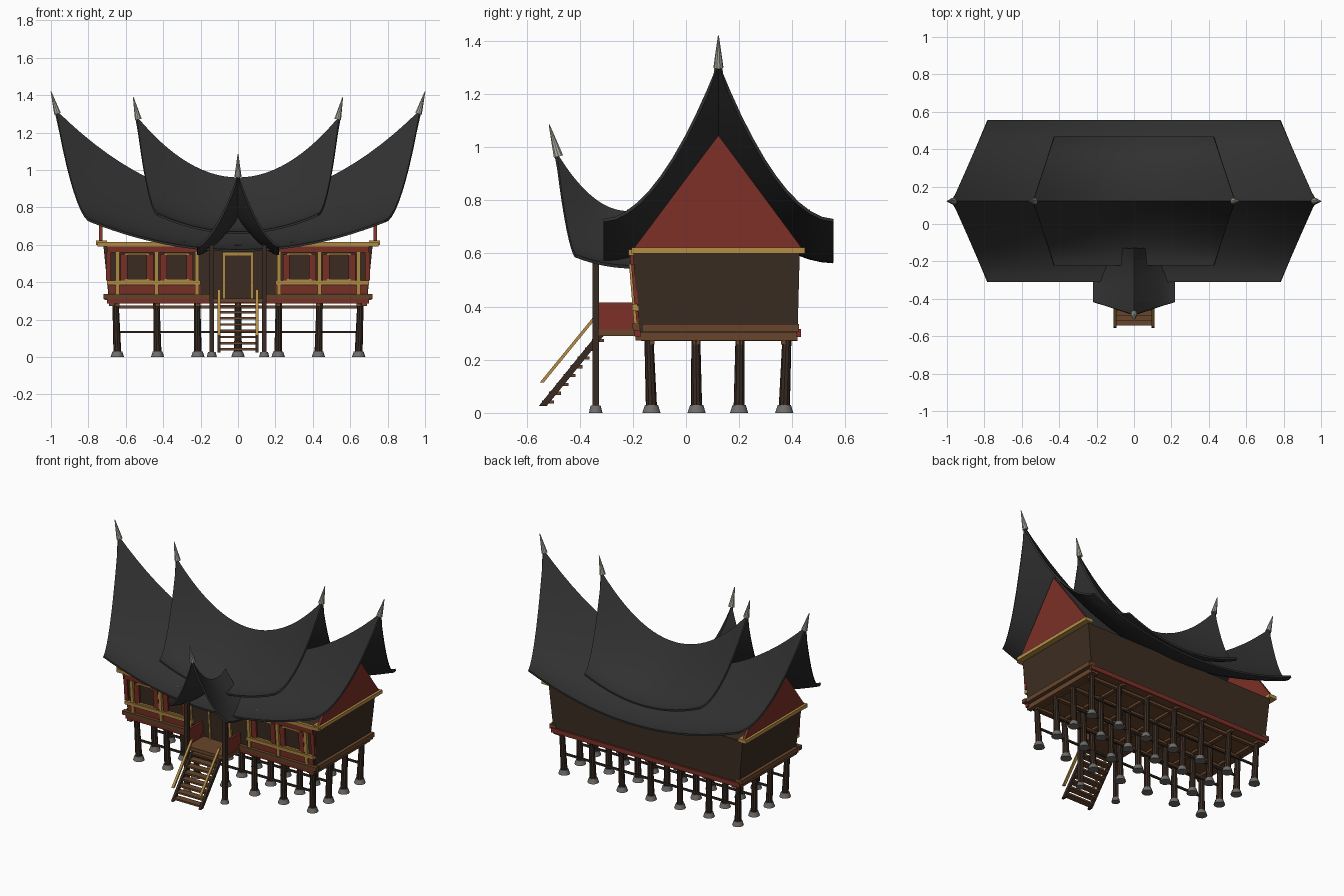
import bpy, bmesh, math
from mathutils import Vector

cube = bpy.data.objects.get("Cube")
if cube:
    bpy.data.objects.remove(cube)


def material(name, *rgb):
    m = bpy.data.materials.new(name)
    m.use_nodes = True
    m.diffuse_color = (*rgb, 1)
    m.node_tree.nodes["Principled BSDF"].inputs["Base Color"].default_value = (*rgb, 1)
    return m


THATCH = material("black thatch", .03, .03, .03)
RED = material("red paint", .2, .03, .02)
GOLD = material("gold paint", .46, .27, .06)
WALL = material("dark brown wall", .045, .026, .016)
WOOD = material("brown wood", .14, .06, .025)
POST = material("dark post wood", .04, .024, .016)
STONE = material("grey stone", .16, .155, .15)
METAL = material("pale finial", .4, .4, .34)


def mesh_object(name, verts, faces, mat):
    me = bpy.data.meshes.new(name)
    me.from_pydata(verts, [], faces)
    bm = bmesh.new()
    bm.from_mesh(me)
    bmesh.ops.recalc_face_normals(bm, faces=bm.faces)
    bm.to_mesh(me)
    bm.free()
    me.materials.append(mat)
    ob = bpy.data.objects.new(name, me)
    bpy.context.collection.objects.link(ob)
    return ob


def loft(name, low, high, mat):
    """Closed solid between two rings with the same number of points."""
    n = len(low)
    sides = [(i, (i + 1) % n, n + (i + 1) % n, n + i) for i in range(n)]
    return mesh_object(name, low + high, sides + [tuple(range(n)), tuple(range(n, 2 * n))], mat)


def rect(x0, x1, y0, y1, z):
    return [(x0, y0, z), (x1, y0, z), (x1, y1, z), (x0, y1, z)]


def box(name, x0, x1, y0, y1, z0, z1, mat):
    return loft(name, rect(x0, x1, y0, y1, z0), rect(x0, x1, y0, y1, z1), mat)


def rod(name, a, b, ra, rb, mat, n=10):
    a, b = Vector(a), Vector(b)
    turn = (b - a).to_track_quat('Z', 'Y')
    ring = [turn @ Vector((math.cos(math.tau * i / n), math.sin(math.tau * i / n), 0)) for i in range(n)]
    ob = loft(name, [a + v * ra for v in ring], [b + v * rb for v in ring], mat)
    smooth(ob)
    return ob


def smooth(ob):
    bpy.ops.object.select_all(action='DESELECT')
    ob.select_set(True)
    bpy.context.view_layer.objects.active = ob
    bpy.ops.object.shade_smooth_by_angle(angle=math.radians(35))


def roof(name, point, nu=28, ns=20):
    """Curved sheet from point(u, s): u along the ridge, s across it."""
    verts = [point(2 * i / nu - 1, 2 * j / ns - 1) for i in range(nu + 1) for j in range(ns + 1)]
    w = ns + 1
    faces = [(i * w + j, (i + 1) * w + j, (i + 1) * w + j + 1, i * w + j + 1)
             for i in range(nu) for j in range(ns)]
    ob = mesh_object(name, verts, faces, THATCH)
    if sum(p.normal.z for p in ob.data.polygons) < 0:
        ob.data.flip_normals()
    mod = ob.modifiers.new("thickness", 'SOLIDIFY')
    mod.thickness, mod.offset = .012, -1
    bpy.context.view_layer.objects.active = ob
    bpy.ops.object.modifier_apply(modifier=mod.name)
    smooth(ob)


RIDGE_Y = .122


def saddle(ridge_x, eave_x, half, ridge, ridge_rise, eave, eave_rise, power=1.85):
    def point(u, s):
        a = abs(s)
        r, e = ridge + ridge_rise * u * u, eave + eave_rise * u * u
        return (u * (ridge_x + (eave_x - ridge_x) * a), RIDGE_Y + s * half, e + (r - e) * (1 - a) ** power)
    return point


def porch_point(u, s):
    a, t = abs(s), (u + 1) / 2
    front = -.485 + .07 * a
    y = front + (-.13 - front) * t
    r = .76 + 3.1 * (y + .22) ** 2
    e = .555 + .9 * (y + .2) ** 2
    return (s * .22, y, e + (r - e) * (1 - a) ** 1.5)


# Roofs and finials
roof("main_roof", saddle(.972, .78, .433, .84, .48, .575, .155))
roof("upper_roof", saddle(.54, .425, .345, .96, .325, .67, .095))
roof("porch_roof", porch_point)
for side in (-1, 1):
    rod("main_finial", (side * .965, RIDGE_Y, 1.3), (side, RIDGE_Y, 1.42), .019, .002, METAL)
    rod("upper_finial", (side * .533, RIDGE_Y, 1.27), (side * .56, RIDGE_Y, 1.39), .019, .002, METAL)
rod("porch_finial", (0, -.48, .965), (0, -.515, 1.085), .019, .002, METAL)

# House body, flaring upward
loft("house_walls", rect(-.69, .69, -.175, .42, .3), rect(-.72, .72, -.2, .428, .6), WALL)
box("floor", -.69, .69, -.17, .42, .285, .302, WOOD)
box("back_sill", -.7, .7, .415, .432, .285, .315, RED)

# Gable ends
for side in (-1, 1):
    tri = [(-.2, .615), (.44, .615), (RIDGE_Y, 1.045)]
    loft("gable", [(side * .725, y, z) for y, z in tri], [(side * .742, y, z) for y, z in tri], RED)
    box("gable_beam", *sorted((side * .7, side * .758)), -.206, .447, .6, .623, GOLD)
    box("side_sill", *sorted((side * .67, side * .715)), -.165, .425, .305, .335, WOOD)
    box("side_floor_beam", *sorted((side * .66, side * .69)), -.19, .42, .272, .3, WOOD)


# Front trim follows the leaning wall
def trim(name, x0, x1, z0, z1, out, mat):
    rings = []
    for z in (z0, z1):
        y = -.175 - .083 * (z - .3)
        rings.append(rect(x0, x1, y - out, y + .004, z))
    loft(name, *rings, mat)


trim("front_sill", -.7, .7, .287, .31, .02, RED)
for side in (-1, 1):
    def mirrored(name, a, b, *rest):
        trim(name, *sorted((side * a, side * b)), *rest)
    mirrored("sill_beam", .13, .72, .31, .337, .024, WOOD)
    mirrored("lower_panel", .2, .69, .34, .383, .008, RED)
    mirrored("window_rail", .2, .7, .385, .408, .02, GOLD)
    mirrored("upper_panel", .2, .7, .558, .592, .012, RED)
    mirrored("top_rail", .28, .75, .592, .615, .016, GOLD)
    mirrored("corner_post", .68, .706, .41, .558, .01, RED)
    for x in (.22, .435, .645):
        mirrored("front_post", x - .011, x + .011, .337, .56, .018, GOLD)
    for x in (.328, .54):
        mirrored("window_head", x - .065, x + .065, .545, .557, .014, GOLD)
        mirrored("window_foot", x - .065, x + .065, .408, .418, .014, GOLD)
        for hand in (-1, 1):
            c = x + hand * .07
            mirrored("shutter", c - .018, c + .018, .41, .55, .012, RED)
    mirrored("door_jamb", .07, .083, .31, .56, .012, GOLD)
trim("door_head", -.083, .083, .543, .562, .012, GOLD)
trim("door", -.07, .07, .31, .543, .006, WALL)

# Stilts on stone feet, tied by rails and floor beams
ROWS = (-.13, .04, .2, .37)
COLUMNS = (-.645, -.43, -.215, 0, .215, .43, .645)
for y in ROWS:
    for x in COLUMNS:
        rod("stilt", (x, y, .02), (x * 1.015, y + (y - .12) * .04, .29), .021, .017, POST)
        rod("stilt_foot", (x, y, 0), (x, y, .03), .036, .026, STONE)
    box("tie_rail", -.65, .65, y - .006, y + .006, .127, .139, POST)
    box("floor_beam", -.67, .67, y - .012, y + .012, .258, .276, WOOD)
for x in COLUMNS:
    box("floor_joist", x - .012, x + .012, -.17, .42, .27, .288, WOOD)

# Porch
box("porch_floor", -.15, .15, -.35, -.17, .29, .313, WOOD)
for side in (-1, 1):
    box("porch_post", *sorted((side * .128, side * .153)), -.352, -.327, .02, .6, POST)
    rod("porch_foot", (side * .14, -.34, 0), (side * .14, -.34, .027), .027, .02, STONE)
    box("porch_panel", *sorted((side * .133, side * .147)), -.347, -.18, .313, .415, RED)

    # Stair sides and handrails
    x0, x1 = sorted((side * .094, side * .11))
    loft("stair_string", rect(x0, x1, -.555, -.525, .025), rect(x0, x1, -.34, -.31, .29), POST)
    loft("handrail", rect(x0, x1, -.55, -.535, .115), rect(x0, x1, -.35, -.335, .36), GOLD)
STEPS = 8
for i in range(STEPS):
    t = (i + .3) / STEPS
    y, z = -.54 + .215 * t, .025 + .265 * t
    box("stair_tread", -.1, .1, y - .01, y + .035, z, z + .012, WOOD)
